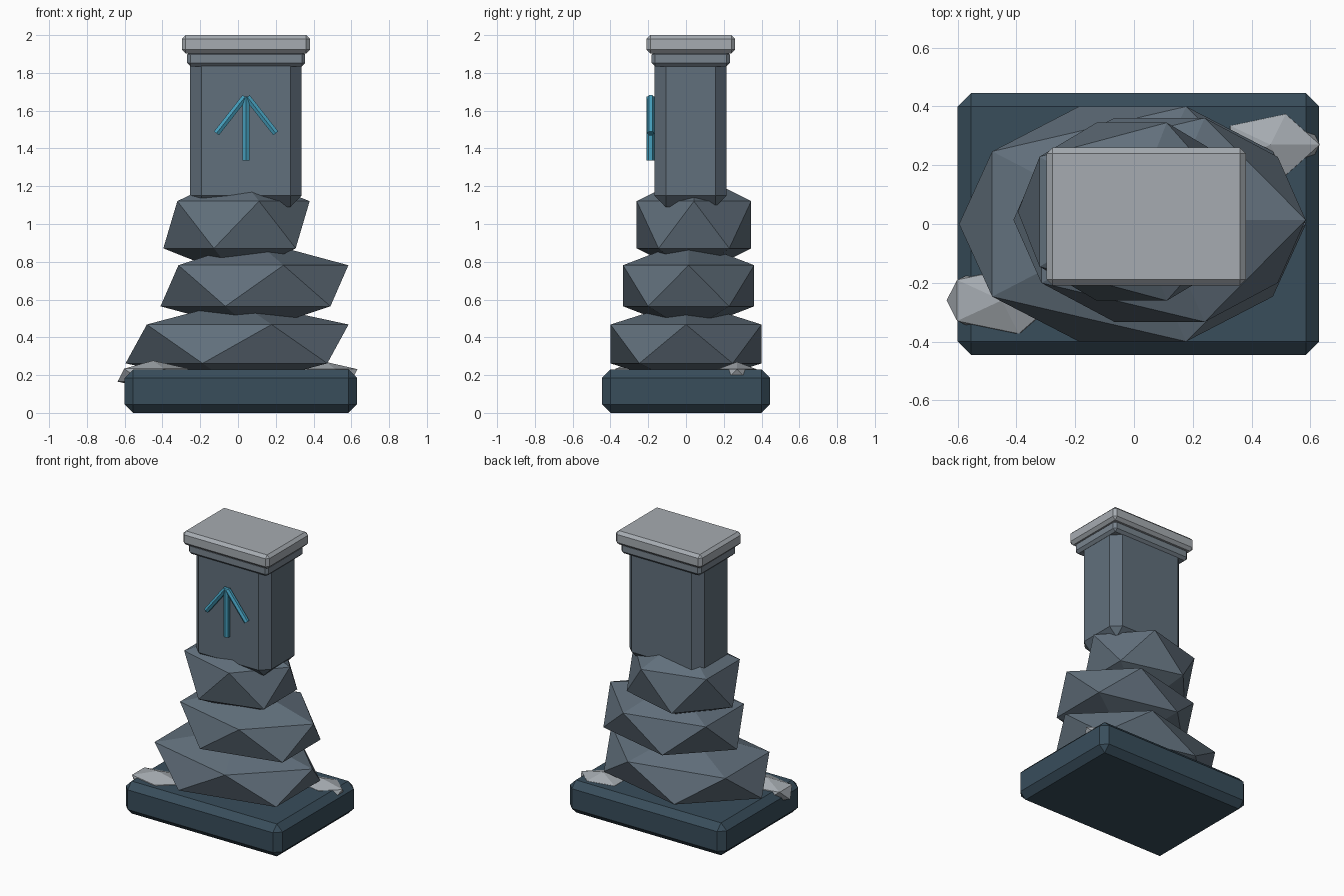
import bpy, bmesh, math
from mathutils import Vector, Matrix

if "Cube" in bpy.data.objects:
    bpy.data.objects.remove(bpy.data.objects["Cube"])


def material(name, rgb):
    m = bpy.data.materials.new(name)
    m.diffuse_color = (*rgb, 1)
    m.use_nodes = True
    m.node_tree.nodes["Principled BSDF"].inputs["Base Color"].default_value = m.diffuse_color
    return m


slate = material("dark_slate", (0.04, 0.075, 0.105))
stone = material("blue_grey_stone", (0.12, 0.16, 0.20))
trim = material("trim_stone", (0.19, 0.23, 0.27))
pale = material("pale_stone", (0.38, 0.41, 0.44))
cyan = material("cyan", (0.06, 0.34, 0.50))


def finish(name, bm, mat):
    me = bpy.data.meshes.new(name)
    bm.to_mesh(me)
    bm.free()
    me.materials.append(mat)
    ob = bpy.data.objects.new(name, me)
    bpy.context.collection.objects.link(ob)
    return ob


def block(name, x, y, z, chamfer, mat):
    """Chamfered box given by its (min, max) on each axis."""
    bm = bmesh.new()
    bmesh.ops.create_cube(bm, size=1)
    for v in bm.verts:
        v.co = [(a + b) / 2 + c * (b - a) for (a, b), c in zip((x, y, z), v.co)]
    bmesh.ops.bevel(bm, geom=bm.edges[:], offset=chamfer, segments=1,
                    affect='EDGES', profile=0.5)
    return finish(name, bm, mat)


def rock(name, centre, radii, mat):
    """Twenty-sided boulder."""
    bm = bmesh.new()
    bmesh.ops.create_icosphere(bm, subdivisions=1, radius=1)
    bmesh.ops.scale(bm, vec=radii, verts=bm.verts)
    bmesh.ops.translate(bm, vec=centre, verts=bm.verts)
    return finish(name, bm, mat)


def rod(name, a, b, radius, mat):
    """Six-sided bar between two points."""
    a, b = Vector(a), Vector(b)
    rot = Matrix.Rotation(math.atan2(b.x - a.x, b.z - a.z), 4, 'Y')
    bm = bmesh.new()
    bmesh.ops.create_cone(bm, cap_ends=True, segments=6, radius1=radius,
                          radius2=radius, depth=(b - a).length,
                          matrix=Matrix.Translation((a + b) / 2) @ rot)
    return finish(name, bm, mat)


# Plinth
block("plinth", (-0.60, 0.63), (-0.445, 0.445), (0, 0.23), 0.045, slate)

# Stacked boulders
rock("lower_boulder", (-0.005, 0, 0.365), (0.66, 0.47, 0.23), stone)
rock("middle_boulder", (0.087, 0.014, 0.673), (0.556, 0.408, 0.243), stone)
rock("upper_boulder", (-0.008, 0.042, 0.996), (0.433, 0.356, 0.279), stone)

# Loose stones on the plinth
rock("left_pebble", (-0.45, -0.26, 0.20), (0.21, 0.133, 0.077), pale)
rock("right_pebble", (0.464, 0.27, 0.20), (0.188, 0.122, 0.07), pale)

# Pillar and stepped cap
block("pillar", (-0.253, 0.337), (-0.166, 0.215), (1.09, 1.91), 0.06, stone)
block("cap_moulding", (-0.27, 0.356), (-0.182, 0.232), (1.835, 1.915), 0.018, trim)
block("cap_slab", (-0.297, 0.381), (-0.209, 0.26), (1.903, 2.0), 0.02, pale)

# Arrow marking on the front face
rod("arrow_shaft", (0.043, -0.187, 1.335), (0.043, -0.187, 1.675), 0.021, cyan)
for side, sx in (("left", -1), ("right", 1)):
    rod("arrow_" + side + "_barb", (0.043 + sx * 0.157, -0.187, 1.48),
        (0.043 + sx * 0.006, -0.187, 1.672), 0.019, cyan)
